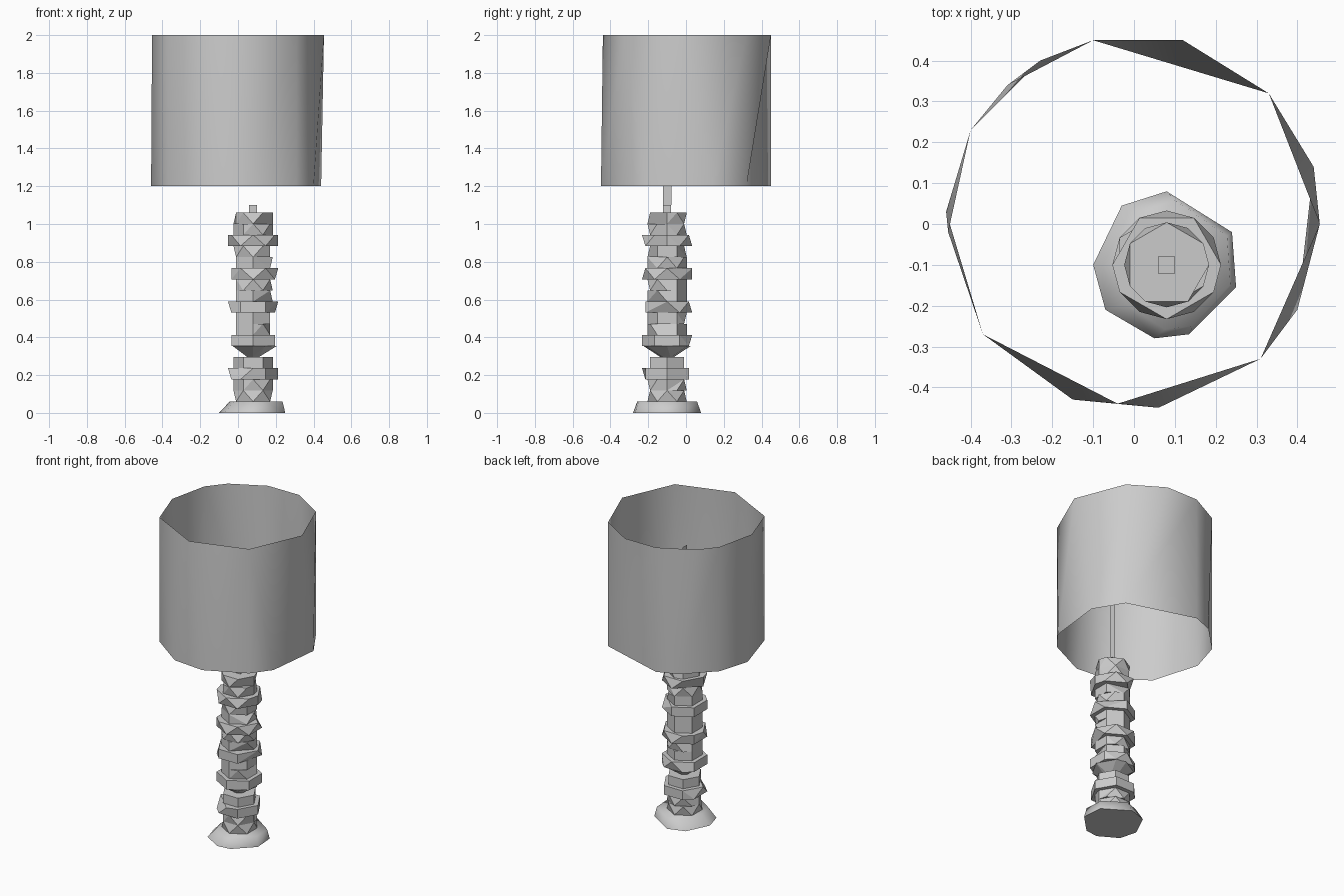
import bpy, bmesh, math, random

if "Cube" in bpy.data.objects:
    bpy.data.objects.remove(bpy.data.objects["Cube"])

random.seed(4)
AX, AY = 0.08, -0.10  # axis of the stacked stem

grey = bpy.data.materials.new("light_grey")
grey.diffuse_color = (0.6, 0.6, 0.6, 1)
grey.use_nodes = True
grey.node_tree.nodes["Principled BSDF"].inputs["Base Color"].default_value = grey.diffuse_color


def finish(name, bm, smooth=None):
    bmesh.ops.recalc_face_normals(bm, faces=bm.faces)
    me = bpy.data.meshes.new(name)
    bm.to_mesh(me)
    bm.free()
    me.materials.append(grey)
    ob = bpy.data.objects.new(name, me)
    bpy.context.collection.objects.link(ob)
    if smooth:
        bpy.ops.object.select_all(action='DESELECT')
        ob.select_set(True)
        bpy.context.view_layer.objects.active = ob
        bpy.ops.object.shade_smooth_by_angle(angle=math.radians(smooth))
    return ob


def loft(bm, low, high, z0, z1, c=(0, 0), caps=True):
    """Skin two outlines with different point counts, walking by angle."""
    def ring(pts, z):
        out = sorted(((math.atan2(y - c[1], x - c[0]) % math.tau, x, y) for x, y in pts))
        return [(a, bm.verts.new((x, y, z))) for a, x, y in out]
    A, B = ring(low, z0), ring(high, z1)
    n, m = len(A), len(B)
    ang = lambda R, k: R[k % len(R)][0] + math.tau * (k // len(R))
    i = j = 0
    while i < n or j < m:
        a, b = A[i % n][1], B[j % m][1]
        da, db = ang(A, i + 1), ang(B, j + 1)
        both = i < n and j < m and abs(da - db) < 1e-4
        a2, b2 = A[(i + 1) % n][1], B[(j + 1) % m][1]
        if both:
            bm.faces.new((a, a2, b2, b))
            i, j = i + 1, j + 1
        elif j >= m or (i < n and da < db):
            bm.faces.new((a, a2, b))
            i += 1
        else:
            bm.faces.new((a, b2, b))
            j += 1
    if caps:
        bm.faces.new([v for _, v in reversed(A)])
        bm.faces.new([v for _, v in B])


def rough_ring(r):
    """Irregular six-sided outline on a twelve-step circle."""
    steps = random.choice([[2] * 6, [1, 2, 2, 3, 2, 2], [1, 2, 2, 2, 2, 1, 2]])[:]
    random.shuffle(steps)
    k, pts = random.randrange(12), []
    for s in steps:
        a = math.radians(30 * k)
        pts.append((AX + r * math.cos(a), AY + r * math.sin(a)))
        k += s
    return pts


# Open drum shade: rim outlines share some corners
shade_top = [(.33, .32), (.455, 0), (.31, -.33), (-.04, -.44), (-.37, -.27),
             (-.455, -.02), (-.40, .23), (-.31, .34), (-.10, .45), (.12, .45)]
shade_low = [(.33, .32), (.44, .14), (.40, -.21), (.31, -.33), (.06, -.45), (-.15, -.43),
             (-.37, -.27), (-.46, .03), (-.40, .23), (-.23, .40), (-.10, .45)]
bm = bmesh.new()
loft(bm, shade_low, shade_top, 1.2, 2.0, caps=False)
finish("shade", bm, 60)

# Foot: wide irregular slab narrowing upward
foot = [(.08, .08), (-.03, .045), (-.10, -.10), (-.07, -.21),
        (.05, -.28), (.135, -.27), (.25, -.155), (.24, -.02)]
bm = bmesh.new()
upper = [(AX + .02 + (x - AX) * .8, AY + (y - AY) * .88) for x, y in foot]
loft(bm, foot, upper, 0, .06, (AX, AY))
finish("foot", bm, 80)

# Stem: seventeen stacked pieces, every third one wide
step = 1.0 / 17
for i in range(17):
    z = .06 + i * step
    wide = i % 3 == 2
    top_r = .133 if wide else .104
    low_r = .133 if wide else .104
    if i == 4:      # piece tapering down to a small tip
        low_r, top_r = .035, .125
    bm = bmesh.new()
    loft(bm, rough_ring(low_r), rough_ring(top_r), z, z + step, (AX, AY))
    finish("stem_wide" if wide else "stem_narrow", bm)

# Collar on top of the stem
bm = bmesh.new()
sq = [(AX + sx * .021, AY + sy * .021) for sx in (-1, 1) for sy in (-1, 1)]
loft(bm, sq, sq, 1.06, 1.10, (AX, AY))
finish("collar", bm)

# Flat upright rod inside the shade
bm = bmesh.new()
bm.faces.new([bm.verts.new((AX, AY + y, z))
              for y, z in ((-.022, 1.1), (.022, 1.1), (.022, 1.75), (-.022, 1.75))])
finish("rod", bm)
